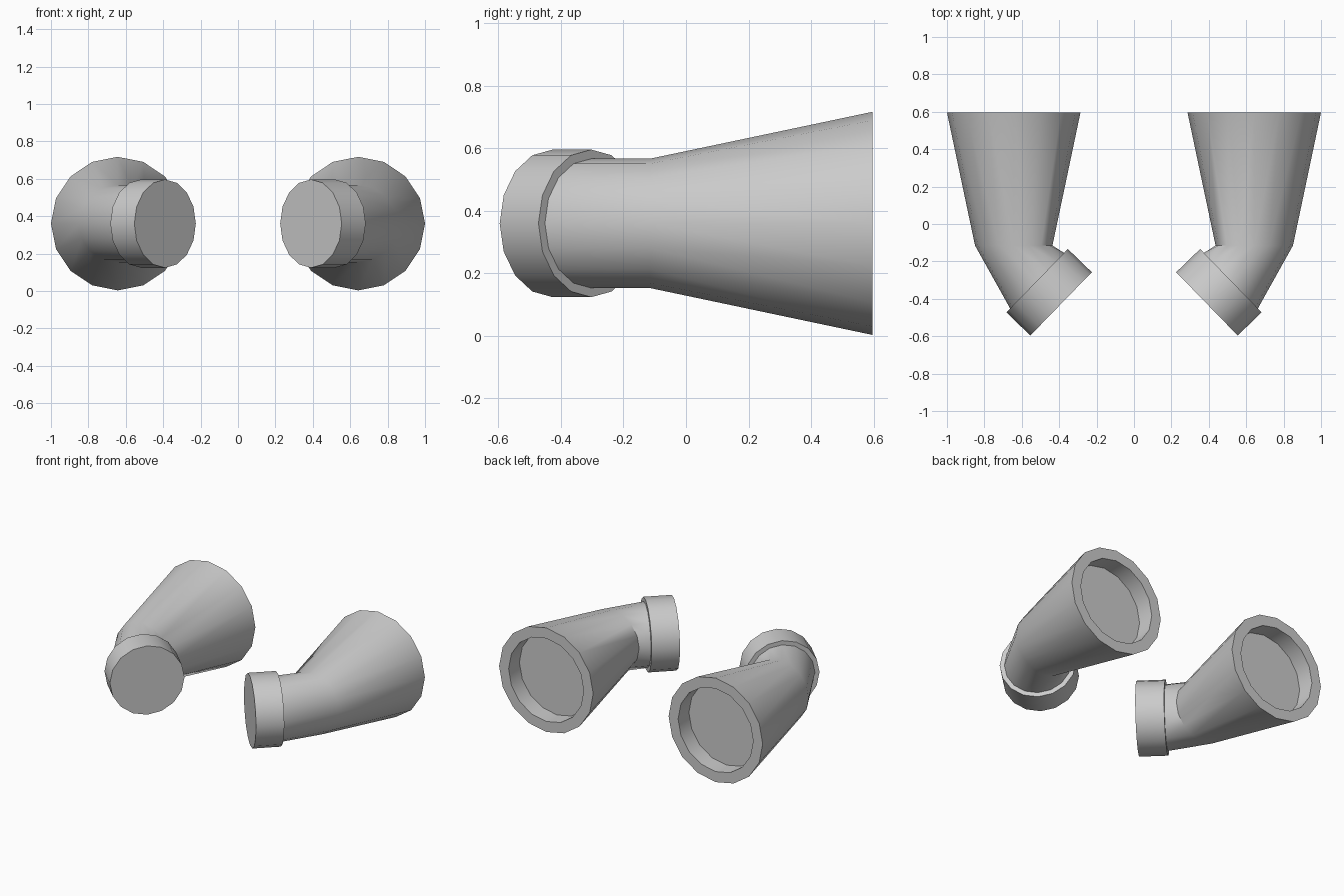
import bpy, bmesh
from math import cos, sin, pi, radians

if "Cube" in bpy.data.objects:
    bpy.data.objects.remove(bpy.data.objects["Cube"])

SIDES = 16
Z = 0.36


def lofted(name, rings):
    """Closed solid through rings (x, y, radius, ux, uy), mirrored across x = 0."""
    bm = bmesh.new()
    loops = []
    for x, y, r, ux, uy in rings:
        loop = []
        for i in range(SIDES):
            a = 2 * pi * i / SIDES
            loop.append(bm.verts.new((x + r * cos(a) * ux,
                                      y + r * cos(a) * uy,
                                      Z + r * sin(a))))
        loops.append(loop)
    for a, b in zip(loops, loops[1:]):
        for i in range(SIDES):
            j = (i + 1) % SIDES
            bm.faces.new((a[i], a[j], b[j], b[i]))
    bm.faces.new(loops[0])
    bm.faces.new(loops[-1])
    bmesh.ops.recalc_face_normals(bm, faces=bm.faces)
    mesh = bpy.data.meshes.new(name)
    bm.to_mesh(mesh)
    bm.free()
    ob = bpy.data.objects.new(name, mesh)
    bpy.context.collection.objects.link(ob)
    mirror = ob.modifiers.new("mirror", 'MIRROR')
    mirror.use_mirror_merge = False
    bpy.ops.object.select_all(action='DESELECT')
    ob.select_set(True)
    bpy.context.view_layer.objects.active = ob
    bpy.ops.object.shade_smooth_by_angle(angle=radians(35))
    return ob


# Direction across the angled front end, seen from above
U = (0.697, -0.717)

# Flared pipe: recess floor, recess rim, wide back end, elbow, neck
lofted("flared_pipe", [
    (0.643, 0.48, 0.285, 1, 0),
    (0.643, 0.597, 0.285, 1, 0),
    (0.643, 0.597, 0.357, 1, 0),
    (0.643, -0.115, 0.207, 1, 0),
    (0.518, -0.303, 0.207, *U),
])

# Wider collar closing the angled front end
lofted("end_collar", [
    (0.518, -0.303, 0.236, *U),
    (0.390, -0.427, 0.236, *U),
])
